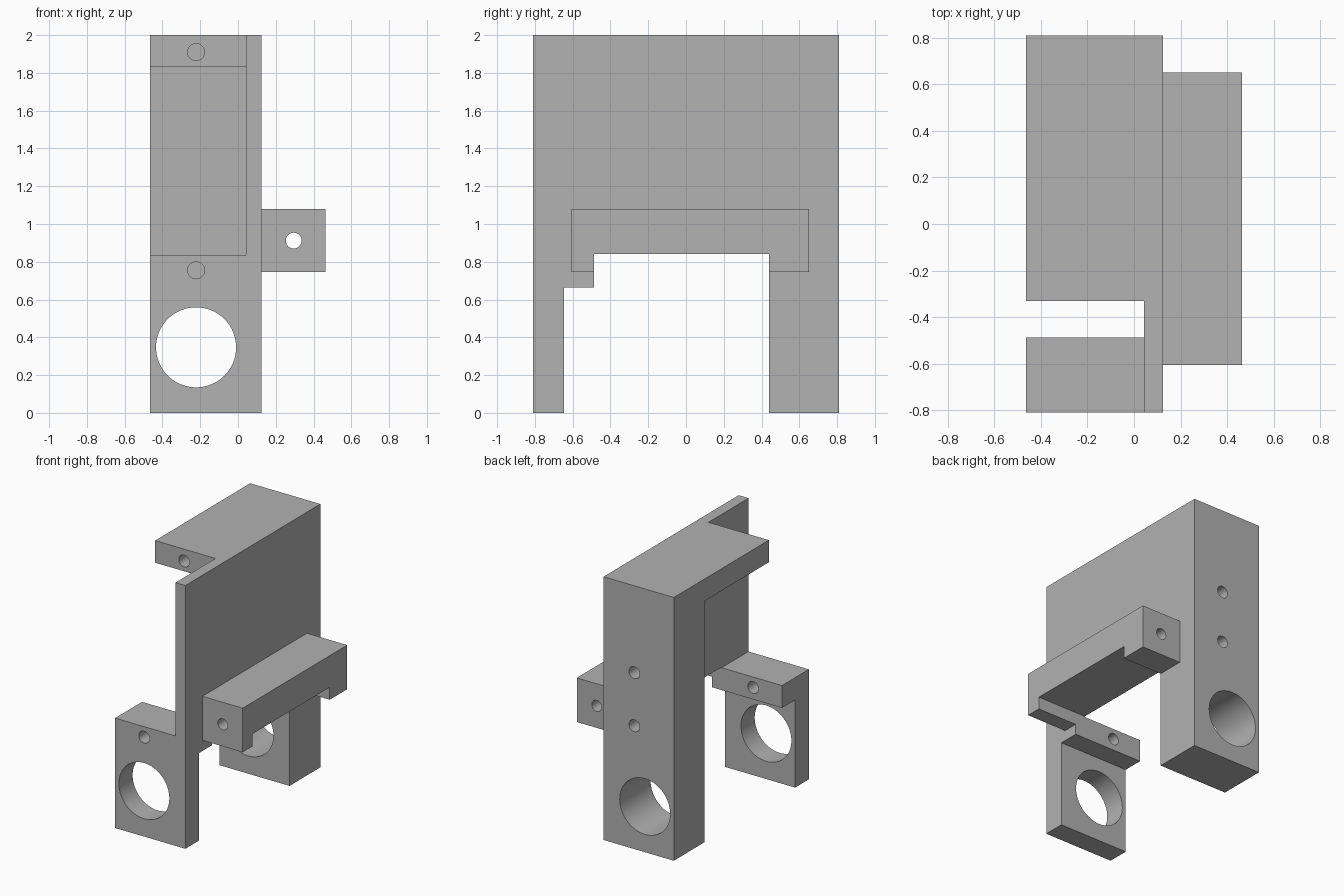
import bpy, bmesh
from mathutils import Matrix, Vector
from math import pi

if "Cube" in bpy.data.objects:
    bpy.data.objects.remove(bpy.data.objects["Cube"])

grey = bpy.data.materials.new("plain_grey")
grey.use_nodes = True
grey.diffuse_color = (0.445, 0.445, 0.445, 1)
grey.node_tree.nodes["Principled BSDF"].inputs["Base Color"].default_value = grey.diffuse_color


def finish(bm, name):
    bmesh.ops.recalc_face_normals(bm, faces=bm.faces)
    mesh = bpy.data.meshes.new(name)
    bm.to_mesh(mesh)
    bm.free()
    mesh.materials.append(grey)
    obj = bpy.data.objects.new(name, mesh)
    bpy.context.collection.objects.link(obj)
    return obj


def prism(name, profile, x0, x1):
    """Extrude a (y, z) profile from x0 to x1."""
    bm = bmesh.new()
    face = bm.faces.new([bm.verts.new((x0, y, z)) for y, z in profile])
    ext = bmesh.ops.extrude_face_region(bm, geom=[face])["geom"]
    verts = [v for v in ext if isinstance(v, bmesh.types.BMVert)]
    bmesh.ops.translate(bm, verts=verts, vec=Vector((x1 - x0, 0, 0)))
    return finish(bm, name)


def drill(name, x, z, radius, y0, y1, sides=32):
    """Cylinder along y used to cut a hole."""
    bm = bmesh.new()
    bmesh.ops.create_cone(
        bm, cap_ends=True, segments=sides, radius1=radius, radius2=radius, depth=y1 - y0,
        matrix=Matrix.Translation((x, (y0 + y1) / 2, z)) @ Matrix.Rotation(pi / 2, 4, "X"))
    return finish(bm, name)


def cut(obj, cutters):
    for cutter in cutters:
        cutter.hide_render = True
        mod = obj.modifiers.new("cut", "BOOLEAN")
        mod.operation = "DIFFERENCE"
        mod.solver = "EXACT"
        mod.object = cutter
    # bake the cuts and discard the helpers
    graph = bpy.context.evaluated_depsgraph_get()
    mesh = bpy.data.meshes.new_from_object(obj.evaluated_get(graph))
    obj.modifiers.clear()
    obj.data = mesh
    for cutter in cutters:
        bpy.data.objects.remove(cutter)
    bpy.ops.object.select_all(action="DESELECT")
    obj.select_set(True)
    bpy.context.view_layer.objects.active = obj
    bpy.ops.object.shade_smooth_by_angle()


LEFT, PLATE, SIDE, BAR = -0.465, 0.042, 0.125, 0.463
FRONT, BACK = -0.81, 0.81
HOLE_X = -0.222

# Main bracket: side plate, rear column, top plate and front foot
bracket = prism("bracket", [(FRONT, 0), (BACK, 0), (BACK, 2), (FRONT, 2)], LEFT, SIDE)
cut(bracket, [
    # opening between the legs
    prism("leg_opening", [(-0.645, -0.1), (0.44, -0.1), (0.44, 0.84), (-0.488, 0.84),
                          (-0.488, 0.665), (-0.645, 0.665)], -1, 1),
    # space beside the plate, under and in front of the top plate
    prism("side_space", [(-1, 0.835), (0.44, 0.835), (0.44, 1.832), (-0.33, 1.832),
                         (-0.33, 2.2), (-1, 2.2)], -1, PLATE),
    # shaft bore and screw holes
    drill("shaft_bore", HOLE_X, 0.347, 0.212, -1, 1, 64),
    drill("foot_hole", HOLE_X, 0.755, 0.045, -1, -0.3),
    drill("top_plate_hole", HOLE_X, 1.91, 0.045, -0.5, -0.05),
    drill("upper_rear_hole", -0.133, 1.34, 0.045, 0.55, 1),
    drill("lower_rear_hole", -0.133, 0.937, 0.045, 0.55, 1),
])

# Side bar with downturned ends
bar = prism("side_bar", [(-0.605, 0.745), (-0.488, 0.745), (-0.488, 0.84), (0.44, 0.84),
                         (0.44, 0.745), (0.65, 0.745), (0.65, 1.08), (-0.605, 1.08)], SIDE, BAR)
cut(bar, [drill("bar_hole", 0.295, 0.912, 0.042, -1, 1)])
